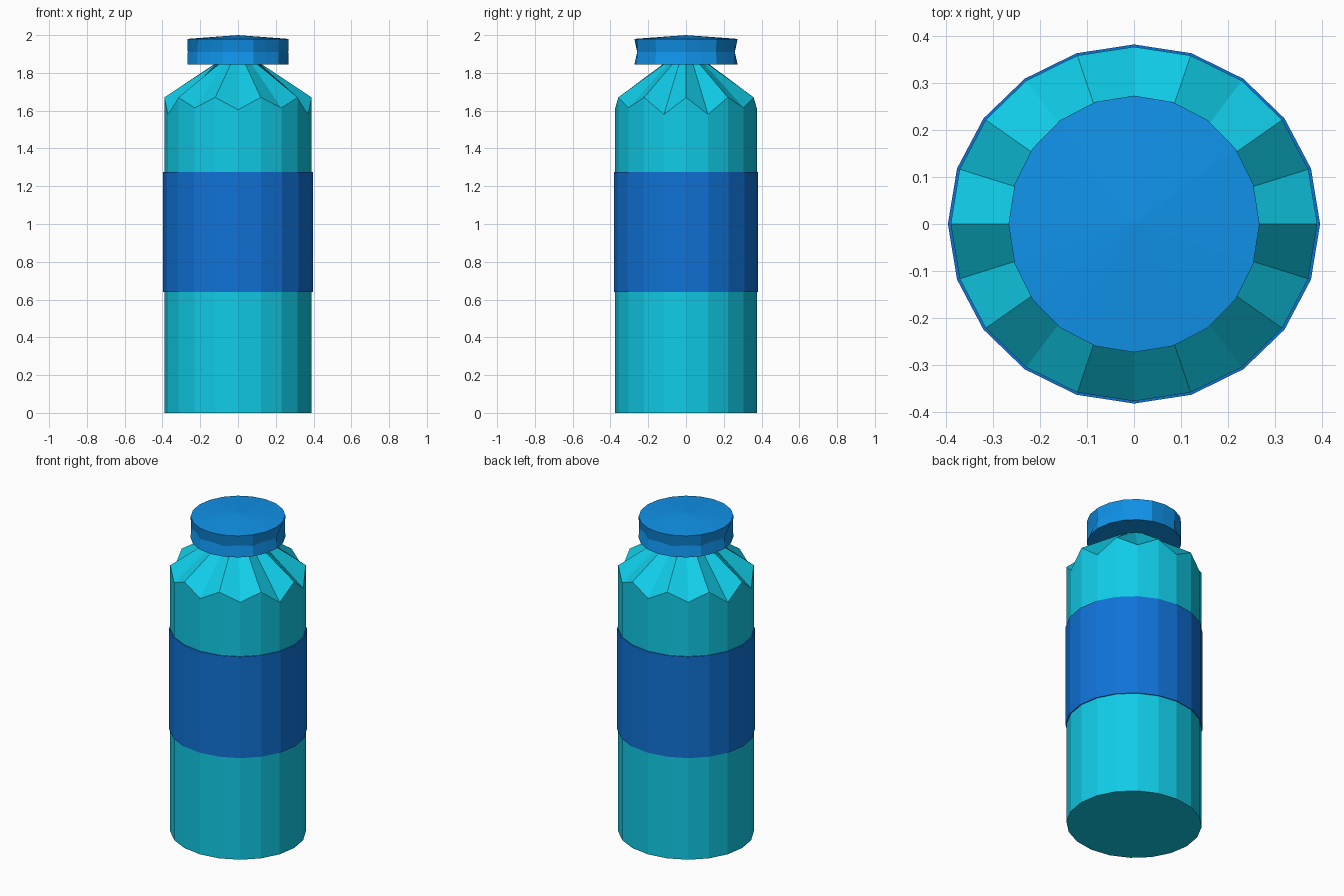
import bpy, bmesh, math

if "Cube" in bpy.data.objects:
    bpy.data.objects.remove(bpy.data.objects["Cube"])

N = 20  # sides of every ring


def material(name, rgb):
    m = bpy.data.materials.new(name)
    m.diffuse_color = (*rgb, 1)
    m.use_nodes = True
    m.node_tree.nodes["Principled BSDF"].inputs["Base Color"].default_value = m.diffuse_color
    return m


def ring(rx, ry, height):
    """Elliptical ring; height may be a number or a function of the index."""
    pts = []
    for k in range(N):
        a = 2 * math.pi * k / N
        z = height(k) if callable(height) else height
        pts.append((rx * math.cos(a), ry * math.sin(a), z))
    return pts


def loft(name, rings, mat, tip=None):
    """Skin stacked rings, close the bottom, close the top flat or to a tip."""
    bm = bmesh.new()
    loops = [[bm.verts.new(p) for p in r] for r in rings]
    for lo, hi in zip(loops, loops[1:]):
        for k in range(N):
            j = (k + 1) % N
            bm.faces.new((lo[k], lo[j], hi[j], hi[k]))
    bm.faces.new(loops[0][::-1])
    if tip is None:
        bm.faces.new(loops[-1])
    else:
        top = bm.verts.new((0, 0, tip))
        for k in range(N):
            bm.faces.new((loops[-1][k], loops[-1][(k + 1) % N], top))
    bmesh.ops.recalc_face_normals(bm, faces=bm.faces)
    me = bpy.data.meshes.new(name)
    bm.to_mesh(me)
    bm.free()
    me.materials.append(mat)
    ob = bpy.data.objects.new(name, me)
    bpy.context.collection.objects.link(ob)
    return ob


cyan = material("cyan", (0.005, 0.60, 0.80))
label_blue = material("label_blue", (0.005, 0.17, 0.68))
cap_blue = material("cap_blue", (0.005, 0.29, 0.82))


# Zigzag shoulder edge: even corners high, odd corners low
def shoulder_height(k):
    if k % 2 == 0:
        return 1.67
    return 1.605 if k % 10 == 5 else 1.58 if k % 10 in (1, 9) else 1.615


# Bottle body with pleated shoulder and a neck running up into the cap
loft("body", [ring(0.39, 0.377, 0),
              ring(0.39, 0.377, shoulder_height),
              ring(0.12, 0.117, 1.85),
              ring(0.12, 0.117, 1.90)], cyan)

# Label band wrapped around the body
loft("label_band", [ring(0.396, 0.382, 0.64), ring(0.396, 0.382, 1.275)], label_blue)

# Cap with pinched grips around the middle and a slightly domed top
grip = [(x * (0.92 if k % 2 else 1), y * (0.92 if k % 2 else 1), z)
        for k, (x, y, z) in enumerate(ring(0.266, 0.272, 1.91))]
loft("cap", [ring(0.267, 0.273, 1.845), grip, ring(0.267, 0.273, 1.98)], cap_blue, tip=2.0)
